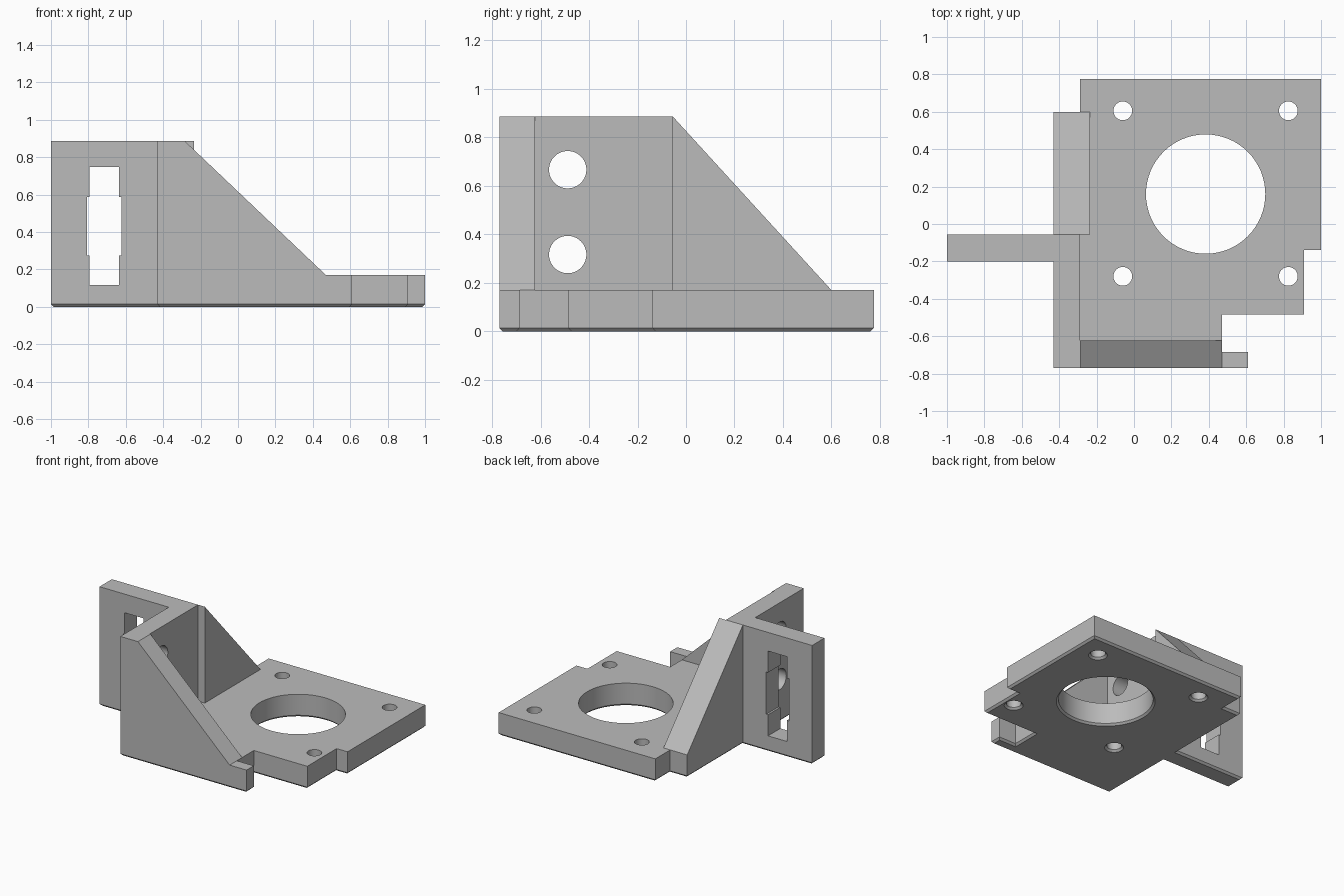
import bpy, bmesh, math
from mathutils import Matrix, Vector

if "Cube" in bpy.data.objects:
    bpy.data.objects.remove(bpy.data.objects["Cube"], do_unlink=True)

BASE, TOP, CHAMFER = 0.17, 0.887, 0.014
SINK = 0.06   # how far upright parts reach into the base

grey = bpy.data.materials.new("plain grey")
grey.use_nodes = True
grey.diffuse_color = (0.5, 0.5, 0.5, 1)
grey.node_tree.nodes["Principled BSDF"].inputs["Base Color"].default_value = (0.5, 0.5, 0.5, 1)


def finish(name, bm):
    bmesh.ops.recalc_face_normals(bm, faces=bm.faces)
    mesh = bpy.data.meshes.new(name)
    bm.to_mesh(mesh)
    bm.free()
    mesh.materials.append(grey)
    obj = bpy.data.objects.new(name, mesh)
    bpy.context.collection.objects.link(obj)
    return obj


def prism(name, profile, direction, chamfer=0):
    """Extrude a closed 3D profile along a direction."""
    bm = bmesh.new()
    face = bm.faces.new([bm.verts.new(p) for p in profile])
    rim = list(face.edges)
    out = bmesh.ops.extrude_face_region(bm, geom=[face], use_keep_orig=True)
    verts = [g for g in out["geom"] if isinstance(g, bmesh.types.BMVert)]
    bmesh.ops.translate(bm, verts=verts, vec=Vector(direction))
    bmesh.ops.recalc_face_normals(bm, faces=bm.faces)
    if chamfer:
        bmesh.ops.bevel(bm, geom=rim, offset=chamfer, segments=1, affect='EDGES')
    return finish(name, bm)


def box(name, x0, x1, y0, y1, z0, z1):
    return prism(name, [(x0, y0, z0), (x1, y0, z0), (x1, y1, z0), (x0, y1, z0)],
                 (0, 0, z1 - z0))


def cone(name, centre, r1, r2, depth, turn=Matrix()):
    bm = bmesh.new()
    bmesh.ops.create_cone(bm, cap_ends=True, segments=64, radius1=r1, radius2=r2,
                          depth=depth, matrix=Matrix.Translation(centre) @ turn)
    return finish(name, bm)


def combine(target, other, operation):
    mod = target.modifiers.new(operation.title(), 'BOOLEAN')
    mod.operation, mod.object, mod.solver = operation, other, 'EXACT'
    bpy.context.view_layer.objects.active = target
    bpy.ops.object.modifier_apply(modifier=mod.name)
    bpy.data.objects.remove(other, do_unlink=True)


# Base plate with stepped outline and chamfered underside
outline = [(-1, -0.2), (-0.43, -0.2), (-0.43, -0.77), (0.61, -0.77), (0.61, -0.685),
           (0.47, -0.685), (0.47, -0.485), (0.91, -0.485), (0.91, -0.14), (1, -0.14),
           (1, 0.775), (-0.29, 0.775), (-0.29, 0.6), (-0.43, 0.6), (-0.43, -0.055),
           (-1, -0.055)]
bracket = prism("mounting_bracket", [(x, y, 0) for x, y in outline], (0, 0, BASE), CHAMFER)

# Upright side wall and slotted flange
z0 = BASE - SINK
uprights = [box("side_wall", -0.43, -0.29, -0.77, -0.055, z0, TOP),
            box("slotted_flange", -1, -0.43, -0.2, -0.055, z0, TOP)]

# Sloping gussets at the front and the rear
uprights.append(prism("front_gusset", [(-0.43, -0.77, z0), (0.47, -0.77, z0), (0.47, -0.77, BASE),
                                       (-0.285, -0.77, TOP), (-0.43, -0.77, TOP)], (0, 0.147, 0)))
uprights.append(prism("rear_gusset", [(-0.43, -0.055, z0), (-0.43, 0.6, z0), (-0.43, 0.6, BASE),
                                      (-0.43, -0.055, TOP)], (0.195, 0, 0)))
for part in uprights:
    combine(bracket, part, 'UNION')

# Large bore and four screw holes, each flared at the underside
holes = [(0.383, 0.16, 0.319)]
holes += [(x, y, 0.05) for x in (-0.06, 0.825) for y in (-0.28, 0.605)]
for x, y, r in holes:
    combine(bracket, cone("bore", (x, y, 0.1), r, r, 0.4), 'DIFFERENCE')
    combine(bracket, cone("flare", (x, y, CHAMFER), r + 2 * CHAMFER, r - 2 * CHAMFER,
                          4 * CHAMFER), 'DIFFERENCE')

# Two round holes through the side wall
sideways = Matrix.Rotation(math.pi / 2, 4, 'Y')
for z in (0.317, 0.667):
    combine(bracket, cone("wall_hole", (-0.36, -0.488, z), 0.077, 0.077, 0.3, sideways), 'DIFFERENCE')

# Flange slot with a wider middle
combine(bracket, box("slot", -0.793, -0.637, -0.3, 0.05, 0.117, 0.748), 'DIFFERENCE')
combine(bracket, box("slot_middle", -0.808, -0.622, -0.3, 0.05, 0.274, 0.588), 'DIFFERENCE')

# Tidy coplanar faces and shade
bm = bmesh.new()
bm.from_mesh(bracket.data)
bmesh.ops.remove_doubles(bm, verts=bm.verts, dist=0.0001)
bmesh.ops.dissolve_limit(bm, angle_limit=math.radians(0.5), verts=bm.verts, edges=bm.edges)
bmesh.ops.triangulate(bm, faces=[f for f in bm.faces if len(f.verts) > 4])
for f in bm.faces:
    f.material_index = 0
bm.to_mesh(bracket.data)
bm.free()
bpy.ops.object.select_all(action='DESELECT')
bracket.select_set(True)
bpy.context.view_layer.objects.active = bracket
bpy.ops.object.shade_smooth_by_angle(angle=math.radians(30))
